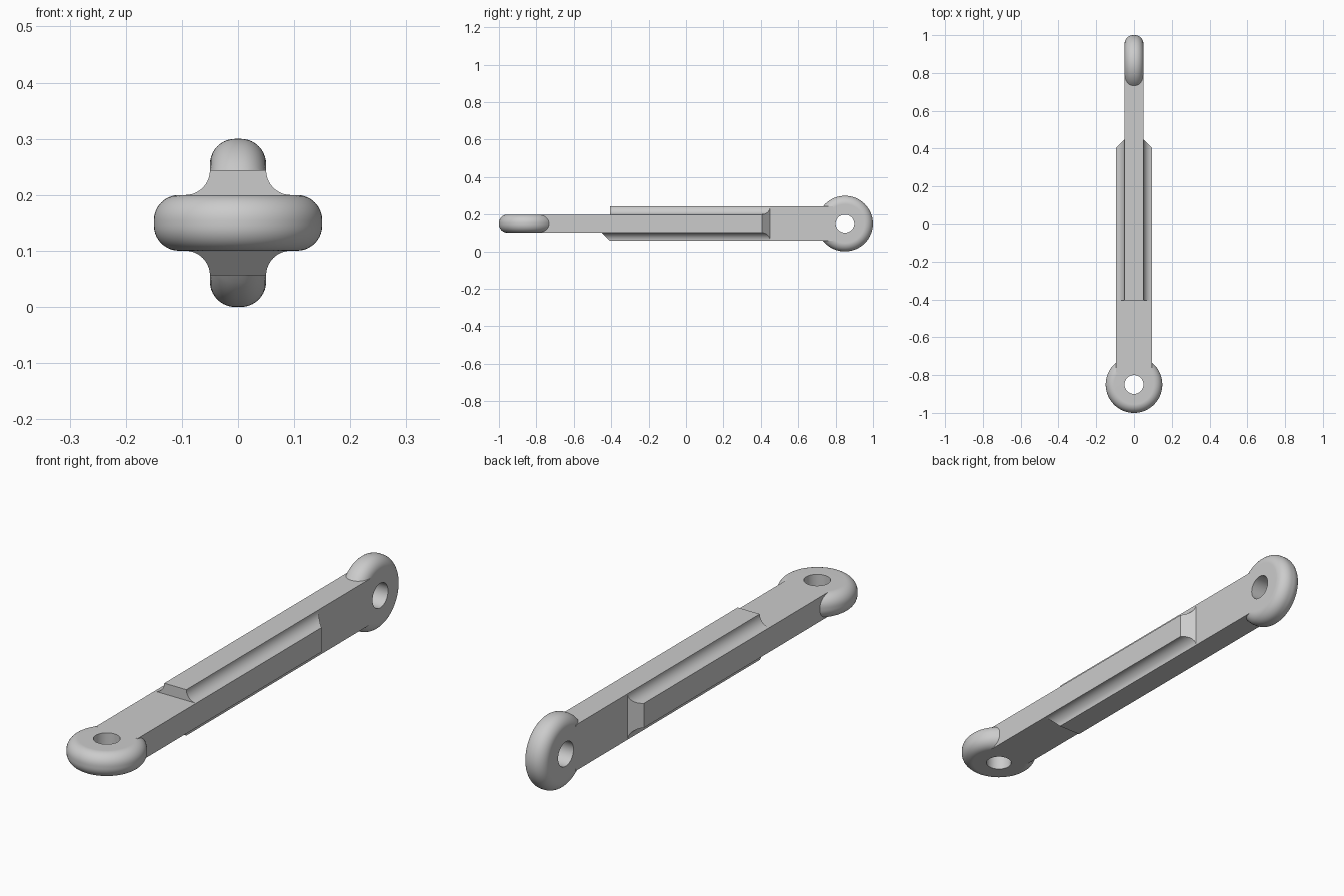
import bpy, bmesh, math
from mathutils import Matrix, Vector

cube = bpy.data.objects.get("Cube")
if cube:
    bpy.data.objects.remove(cube, do_unlink=True)

MID = 0.15       # height of the centre line
THIN = 0.05      # half thickness of each bar
WIDE = 0.094     # half width of each bar
EYE_Y = 0.85     # eye centre distance
EYE_R = 0.15
HOLE_R = 0.05
ROUND = 0.045    # rounding of the eye rim
STEP = 0.45      # where the cross section starts and ends

steel = bpy.data.materials.new("grey steel")
steel.use_nodes = True
GREY = (0.6, 0.6, 0.6, 1)
steel.diffuse_color = GREY
steel.node_tree.nodes["Principled BSDF"].inputs["Base Color"].default_value = GREY


def finish(bm, name):
    bmesh.ops.recalc_face_normals(bm, faces=bm.faces)
    mesh = bpy.data.meshes.new(name)
    bm.to_mesh(mesh)
    bm.free()
    obj = bpy.data.objects.new(name, mesh)
    bpy.context.collection.objects.link(obj)
    mesh.materials.append(steel)
    obj.location.z = MID
    return obj


def extrude_y(profile, y0, y1):
    """Extrude an (x, z) outline along y."""
    bm = bmesh.new()
    face = bm.faces.new([bm.verts.new((x, y0, z)) for x, z in profile])
    ext = bmesh.ops.extrude_face_region(bm, geom=[face])
    moved = [v for v in ext["geom"] if isinstance(v, bmesh.types.BMVert)]
    bmesh.ops.translate(bm, verts=moved, vec=(0, y1 - y0, 0))
    return bm


def bar(name, hx, hz, y0, y1):
    return finish(extrude_y([(-hx, -hz), (hx, -hz), (hx, hz), (-hx, hz)], y0, y1), name)


def slice_off(bm, point, normal):
    """Cut away everything on the normal side and close the cut."""
    cut = bmesh.ops.bisect_plane(bm, geom=bm.verts[:] + bm.edges[:] + bm.faces[:],
                                 plane_co=point, plane_no=normal, clear_outer=True)
    edges = [e for e in cut["geom_cut"] if isinstance(e, bmesh.types.BMEdge)]
    bmesh.ops.contextual_create(bm, geom=edges)


def eye(name, y, upright):
    """Ring with a rounded rim, spun around its hole."""
    pts = [(HOLE_R, -THIN)]
    for side, start in ((-1, -90), (1, 0)):
        for i in range(11):
            a = math.radians(start + 9 * i)
            pts.append((EYE_R - ROUND + ROUND * math.cos(a),
                        side * (THIN - ROUND) + ROUND * math.sin(a)))
    pts.append((HOLE_R, THIN))
    bm = bmesh.new()
    verts = [bm.verts.new((r, 0, z)) for r, z in pts]
    edges = [bm.edges.new((verts[i - 1], v)) for i, v in enumerate(verts)]
    bmesh.ops.spin(bm, geom=verts + edges, cent=(0, 0, 0), axis=(0, 0, 1),
                   angle=math.tau, steps=64, use_merge=True)
    bmesh.ops.remove_doubles(bm, verts=bm.verts, dist=0.0001)
    if upright:
        bmesh.ops.rotate(bm, verts=bm.verts, matrix=Matrix.Rotation(math.pi / 2, 3, "Y"))
    bmesh.ops.translate(bm, verts=bm.verts, vec=(0, y, 0))
    return finish(bm, name)


# Crossed bars, each ending inside its eye
INNER = WIDE - THIN
link = bar("link_rod", WIDE, THIN, -0.785, STEP - INNER)
parts = [bar("upright_bar", THIN, WIDE, INNER - STEP, 0.785)]

# Filleted cross section, in an upper and a lower half
corner = [(WIDE - INNER * math.cos(a), WIDE - INNER * math.sin(a))
          for a in (math.radians(9 * i) for i in range(11))]
half = [(WIDE, 0)] + corner[::-1]
half += [(-x, z) for x, z in half[::-1]]
for name, sign, y0 in (("upper_fillets", 1, INNER - STEP), ("lower_fillets", -1, -STEP)):
    bm = extrude_y([(x, sign * z) for x, z in half], y0, STEP)
    for side in (-1, 1):
        slice_off(bm, Vector((side * THIN, STEP, 0)), Vector((side, 1, 0)))
    if sign < 0:
        slice_off(bm, Vector((0, -STEP, -THIN)), Vector((0, -1, -1)))
    parts.append(finish(bm, name))

# Eyes at right angles to each other
parts.append(eye("front_eye", -EYE_Y, False))
parts.append(eye("back_eye", EYE_Y, True))

# Join everything into one solid
bpy.context.view_layer.objects.active = link
for part in parts:
    mod = link.modifiers.new("union", "BOOLEAN")
    mod.operation = "UNION"
    mod.solver = "EXACT"
    mod.object = part
    bpy.context.view_layer.update()
    bpy.ops.object.modifier_apply(modifier=mod.name)
    bpy.data.objects.remove(part, do_unlink=True)

for obj in bpy.context.selected_objects:
    obj.select_set(False)
link.select_set(True)
bpy.ops.object.shade_smooth_by_angle(angle=math.radians(30))
weighted = link.modifiers.new("even_shading", "WEIGHTED_NORMAL")
weighted.keep_sharp = True
